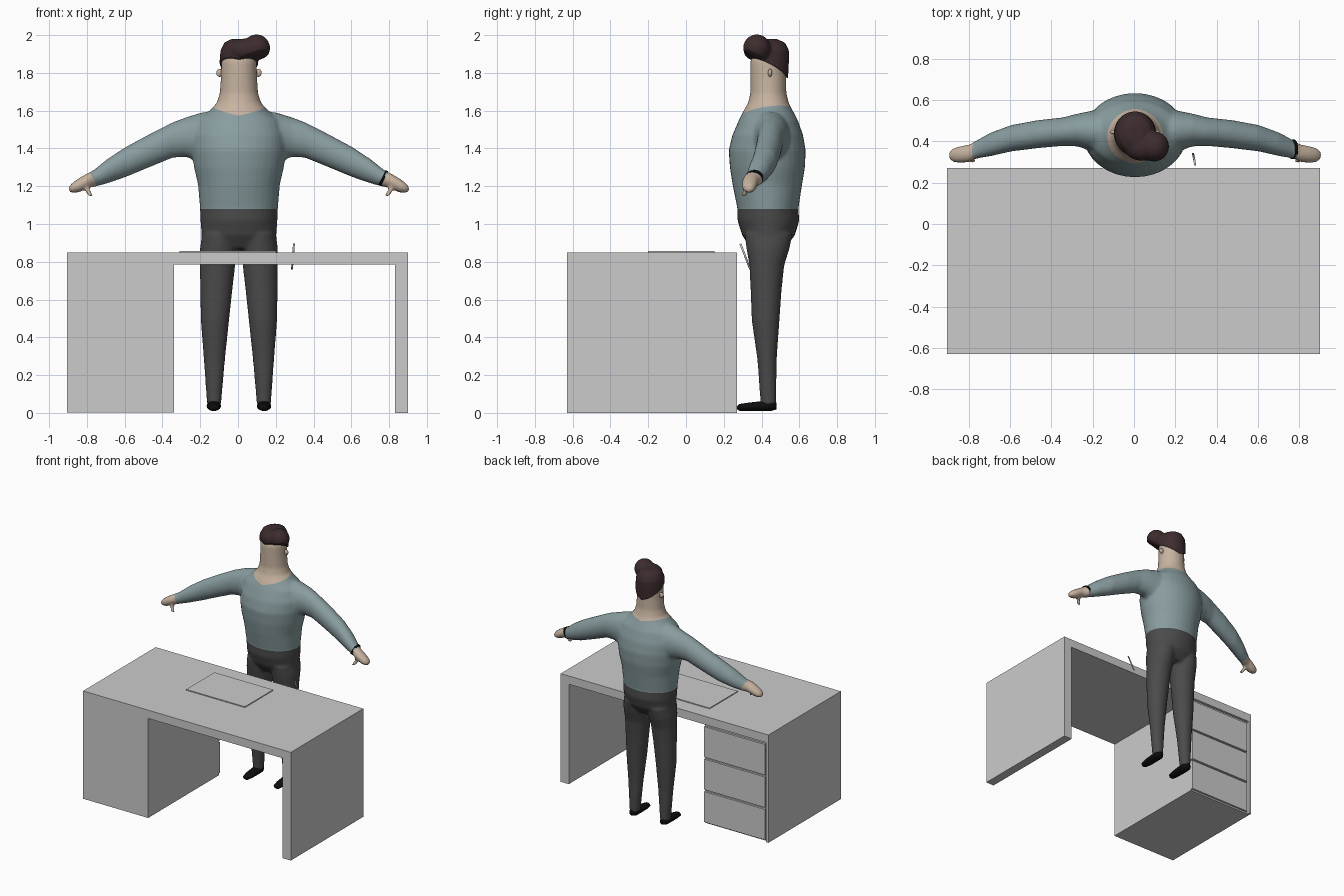
import bpy, bmesh, math
from mathutils import Vector

if "Cube" in bpy.data.objects:
    bpy.data.objects.remove(bpy.data.objects["Cube"])

CX = 0.005  # slight sideways offset of the figure


def material(name, rgb):
    m = bpy.data.materials.new(name)
    m.diffuse_color = (*rgb, 1)
    m.use_nodes = True
    m.node_tree.nodes["Principled BSDF"].inputs["Base Color"].default_value = m.diffuse_color
    return m


GREY = material("desk_grey", (0.6, 0.6, 0.6))
SHIRT = material("shirt_blue_grey", (0.25, 0.335, 0.35))
SKIN = material("skin", (0.57, 0.45, 0.35))
TROUSER = material("trouser_grey", (0.07, 0.07, 0.07))
HAIR = material("hair_brown", (0.046, 0.025, 0.027))
BLACK = material("black", (0.004, 0.004, 0.004))


def finish(name, bm, mats, smooth=True):
    bmesh.ops.recalc_face_normals(bm, faces=bm.faces)
    me = bpy.data.meshes.new(name)
    bm.to_mesh(me)
    bm.free()
    for m in mats:
        me.materials.append(m)
    for p in me.polygons:
        p.use_smooth = smooth
    ob = bpy.data.objects.new(name, me)
    bpy.context.collection.objects.link(ob)
    return ob


def box(name, x0, x1, y0, y1, z0, z1, mat=GREY):
    bm = bmesh.new()
    bmesh.ops.create_cube(bm, size=1)
    for v in bm.verts:
        v.co = ((x0 + x1) / 2 + v.co.x * (x1 - x0),
                (y0 + y1) / 2 + v.co.y * (y1 - y0),
                (z0 + z1) / 2 + v.co.z * (z1 - z0))
    return finish(name, bm, [mat], False)


def loft(bm, rings, n=32):
    """Closed tube through rings of (centre, half axis u, half axis v)."""
    loops = []
    for c, u, v in rings:
        c, u, v = Vector(c), Vector(u), Vector(v)
        loops.append([bm.verts.new(c + u * math.cos(2 * math.pi * i / n)
                                   + v * math.sin(2 * math.pi * i / n)) for i in range(n)])
    faces = [bm.faces.new(loops[0]), bm.faces.new(loops[-1])]
    for a, b in zip(loops, loops[1:]):
        for i in range(n):
            j = (i + 1) % n
            faces.append(bm.faces.new((a[i], a[j], b[j], b[i])))
    bmesh.ops.recalc_face_normals(bm, faces=faces)


def ellipsoid(bm, c, r):
    vs = bmesh.ops.create_uvsphere(bm, u_segments=24, v_segments=16, radius=1)["verts"]
    for v in vs:
        v.co = Vector(c) + Vector(a * b for a, b in zip(v.co, r))


def column(bm, rows):
    """Upright loft from rows of (z, x centre, half width, y front, y back)."""
    loft(bm, [((x, (f + b) / 2, z), (w, 0, 0), (0, (b - f) / 2, 0)) for z, x, w, f, b in rows])


def fuse(bm, voxel, steps):
    """Merge overlapping shapes into one soft skin and return it as a bmesh."""
    ob = finish("temporary_shape", bm, [])
    r = ob.modifiers.new("fuse", "REMESH")
    r.mode = "VOXEL"
    r.voxel_size = voxel
    s = ob.modifiers.new("soften", "SMOOTH")
    s.factor = 0.5
    s.iterations = steps
    ev = ob.evaluated_get(bpy.context.evaluated_depsgraph_get())
    me = bpy.data.meshes.new_from_object(ev)
    out = bmesh.new()
    out.from_mesh(me)
    old = ob.data
    bpy.data.objects.remove(ob)
    bpy.data.meshes.remove(old)
    bpy.data.meshes.remove(me)
    return out


def cut(bm, co, no, **kw):
    return bmesh.ops.bisect_plane(bm, geom=bm.verts[:] + bm.edges[:] + bm.faces[:],
                                  plane_co=co, plane_no=no, **kw)


# Desk: top, pedestal with three drawers, side panels
box("desk_top", -0.905, 0.9, -0.63, 0.27, 0.785, 0.85)
box("desk_pedestal", -0.905, -0.34, -0.63, 0.25, 0.003, 0.785)
box("pedestal_side", -0.905, -0.885, 0.25, 0.27, 0.003, 0.785)
box("desk_leg_panel", 0.83, 0.9, -0.63, 0.27, 0.0, 0.785)
for i in range(3):
    z = 0.015 + i * 0.255
    box(f"drawer_{i + 1}", -0.872, -0.343, 0.25, 0.266, z, z + 0.24)
box("desk_mat", -0.31, 0.2, -0.2, 0.15, 0.85, 0.857)

# Pen
bm = bmesh.new()
loft(bm, [((x, y, z), (0.005, 0, 0), (0, 0.005, 0.002))
          for x, y, z in ((0.296, 0.288, 0.895), (0.286, 0.34, 0.76))], 10)
finish("pen", bm, [GREY])

# Body: torso and head column, legs, arms, hands, ears
bm = bmesh.new()
column(bm, [(0.87, CX, 0.165, 0.345, 0.52), (0.94, CX, 0.198, 0.297, 0.577),
            (1.02, CX, 0.204, 0.272, 0.60), (1.08, CX, 0.206, 0.272, 0.595),
            (1.21, CX, 0.217, 0.246, 0.615), (1.30, CX, 0.238, 0.232, 0.63),
            (1.39, CX, 0.25, 0.226, 0.634), (1.47, CX, 0.25, 0.245, 0.62),
            (1.55, CX, 0.22, 0.28, 0.592), (1.60, CX, 0.155, 0.305, 0.565),
            (1.64, CX, 0.118, 0.328, 0.545), (1.69, CX, 0.102, 0.34, 0.532),
            (1.77, CX, 0.096, 0.34, 0.53), (1.86, CX, 0.094, 0.34, 0.53),
            (1.92, CX, 0.075, 0.36, 0.51)])
for s in (-1, 1):
    column(bm, [(z, CX + s * x, w, f, b) for z, x, w, f, b in (
        (0.04, 0.132, 0.037, 0.395, 0.478), (0.28, 0.13, 0.056, 0.378, 0.48),
        (0.49, 0.127, 0.075, 0.348, 0.495), (0.65, 0.12, 0.085, 0.342, 0.506),
        (0.78, 0.113, 0.093, 0.336, 0.52), (0.87, 0.107, 0.099, 0.32, 0.548),
        (0.95, 0.1, 0.095, 0.31, 0.565))])
    loft(bm, [((CX + s * x, y, z), (0, hy, 0), (0, 0, hz)) for x, y, z, hy, hz in (
        (0.08, 0.445, 1.47, 0.12, 0.13), (0.2, 0.45, 1.458, 0.1, 0.132),
        (0.28, 0.455, 1.46, 0.079, 0.105), (0.35, 0.447, 1.445, 0.069, 0.094),
        (0.47, 0.435, 1.39, 0.068, 0.088), (0.6, 0.415, 1.328, 0.064, 0.08),
        (0.7, 0.385, 1.278, 0.057, 0.064), (0.77, 0.36, 1.24, 0.044, 0.045),
        (0.8, 0.342, 1.23, 0.043, 0.04), (0.85, 0.336, 1.204, 0.041, 0.038),
        (0.885, 0.333, 1.19, 0.032, 0.026), (0.902, 0.333, 1.185, 0.016, 0.012))])
    # thumb
    loft(bm, [((CX + s * x, y, z), (0.015, 0, 0), (0, 0.016, 0))
              for x, y, z in ((0.82, 0.335, 1.21), (0.798, 0.316, 1.175), (0.784, 0.306, 1.148))], 12)
bm = fuse(bm, 0.01, 7)

# Clean colour borders at waist, collar and cuffs
cut(bm, (0, 0, 1.08), (0, 0, 1))
cuff = Vector((0.89, 0, -0.45))
for s in (-1, 1):
    cut(bm, (CX, 0.3, 1.575), (-0.2 * s, -0.15, 1))
    cut(bm, (CX + s * 0.772, 0, 1.24), (s * cuff.x, 0, cuff.z))
for f in bm.faces:
    p = f.calc_center_median()
    x = abs(p.x - CX)
    on_hand = x > 0.6 and cuff.dot(Vector((x - 0.772, 0, p.z - 1.24))) > 0
    on_neck = x < 0.25 and p.z > 1.575 + 0.2 * x + 0.15 * (p.y - 0.3)
    if p.z < 1.08 and x < 0.4:
        f.material_index = 2
    elif on_hand or on_neck:
        f.material_index = 1
finish("body", bm, [SHIRT, SKIN, TROUSER])

# Ears and shoes
for s, side in ((-1, "right"), (1, "left")):
    bm = bmesh.new()
    ellipsoid(bm, (CX + s * 0.102, 0.445, 1.8), (0.018, 0.011, 0.021))
    finish(f"{side}_ear", bm, [SKIN])
    bm = bmesh.new()
    loft(bm, [((CX + s * 0.133, y, z), (hx, 0, 0), (0, 0, hz)) for y, z, hx, hz in (
        (0.27, 0.028, 0.012, 0.008), (0.283, 0.029, 0.026, 0.018), (0.33, 0.032, 0.035, 0.022),
        (0.4, 0.036, 0.038, 0.026), (0.45, 0.037, 0.037, 0.027), (0.478, 0.036, 0.02, 0.018))], 20)
    finish(f"{side}_shoe", bm, [BLACK])

# Hair: cap around the head with a swept quiff, trimmed along a sloping hairline
bm = bmesh.new()
column(bm, [(1.68, CX, 0.09, 0.35, 0.53), (1.76, CX, 0.101, 0.336, 0.54),
            (1.86, CX, 0.103, 0.33, 0.545), (1.92, CX, 0.098, 0.33, 0.545),
            (1.96, CX, 0.078, 0.35, 0.525), (1.98, CX, 0.04, 0.39, 0.48)])
ellipsoid(bm, (0.098, 0.375, 1.931), (0.072, 0.073, 0.073))
ellipsoid(bm, (0.04, 0.375, 1.92), (0.09, 0.07, 0.062))
bm = fuse(bm, 0.008, 6)
for s in (-1, 1):
    edge = cut(bm, (CX, 0.34, 1.872), (0.3 * s, 0.5, 1), clear_inner=True)["geom_cut"]
    bmesh.ops.holes_fill(bm, edges=[e for e in edge if isinstance(e, bmesh.types.BMEdge)])
hair = finish("hair", bm, [HAIR])

# Wrist band on one arm
bm = bmesh.new()
axis = cuff.normalized()
up = Vector((0.45, 0, 0.89)).normalized()
c = Vector((CX + 0.764, 0.362, 1.243))
loft(bm, [(c + axis * t, Vector((0, 0.047, 0)), up * 0.044) for t in (-0.007, 0.007)], 24)
band = finish("wrist_band", bm, [BLACK])
